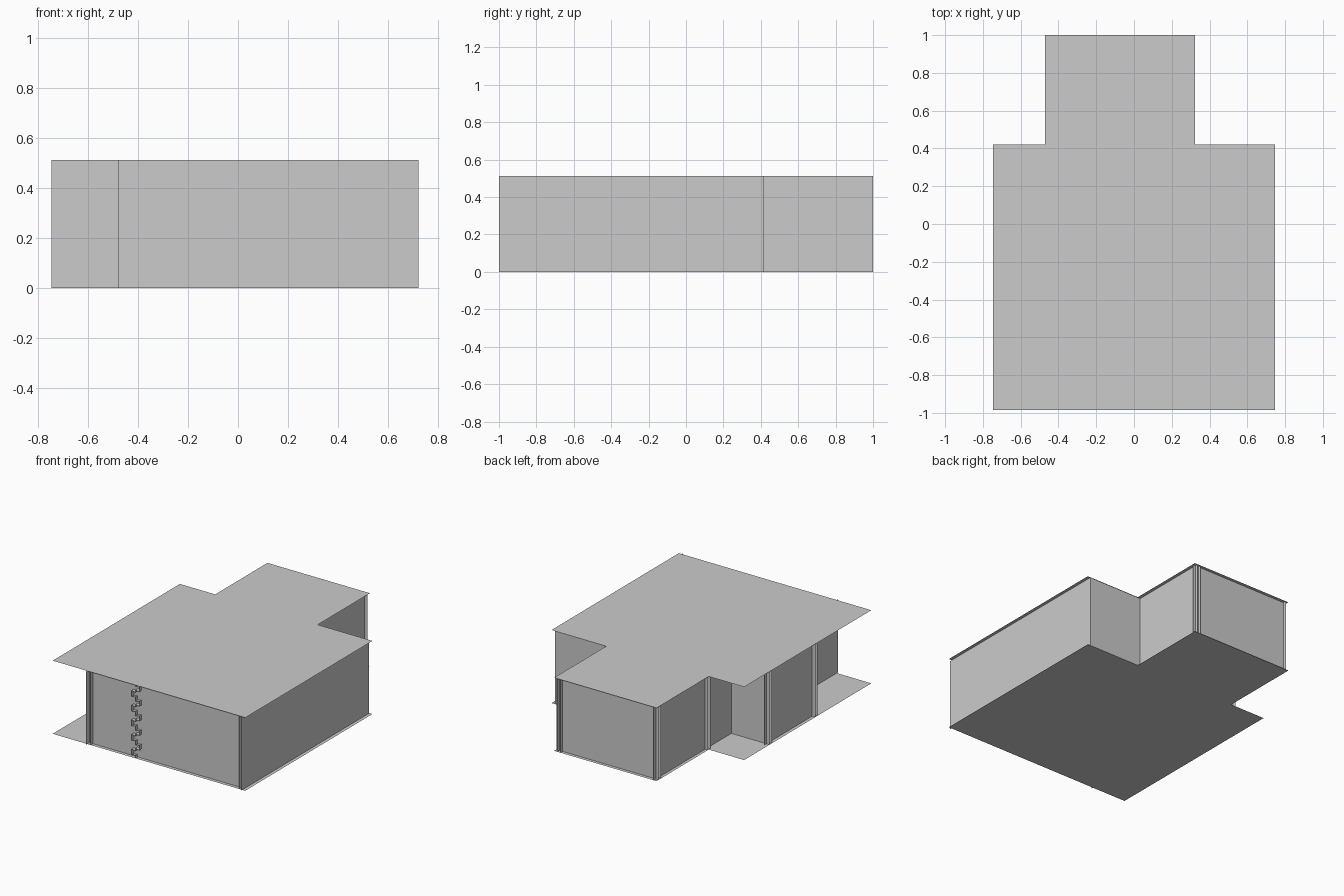
import bpy

if "Cube" in bpy.data.objects:
    bpy.data.objects.remove(bpy.data.objects["Cube"])

H = 0.512          # storey height
T = 0.025          # wall recess behind the plate edge


def make(name, verts, faces):
    mesh = bpy.data.meshes.new(name)
    mesh.from_pydata(verts, [], faces)
    mesh.update()
    ob = bpy.data.objects.new(name, mesh)
    bpy.context.collection.objects.link(ob)
    return ob


def wall(name, a, b):
    """Thin upright sheet between two plan points."""
    verts = [(*a, 0), (*b, 0), (*b, H), (*a, H)]
    return make(name, verts, [(0, 1, 2, 3)])


# Floor and roof share one T-shaped outline
outline = [(-0.746, -0.985), (0.746, -0.985), (0.746, 0.422), (0.322, 0.422),
           (0.322, 1.0), (-0.472, 1.0), (-0.472, 0.422), (-0.746, 0.422)]
n = len(outline)
make("floor", [(x, y, 0) for x, y in outline], [tuple(reversed(range(n)))])
make("roof", [(x, y, H) for x, y in outline], [tuple(range(n))])

# Wall sheets, running past each other at the corners
walls = {
    "front_wall": ((-0.478, -0.96), (0.722, -0.96)),
    "right_wall": ((0.722, -1.0), (0.722, 0.418)),
    "right_notch_wall": ((0.722, 0.418), (0.298, 0.418)),
    "right_back_wall": ((0.298, 0.418), (0.298, 1.0)),
    "back_wall": ((0.32, 0.976), (-0.472, 0.976)),
    "left_back_wall": ((-0.45, 1.0), (-0.45, 0.14)),
    "left_bay_back_wall": ((-0.45, 0.14), (-0.746, 0.14)),
    "left_bay_wall": ((-0.722, 0.165), (-0.722, -0.41)),
    "left_bay_front_wall": ((-0.746, -0.39), (-0.478, -0.39)),
    "left_front_wall": ((-0.478, -0.39), (-0.478, -1.0)),
}
for name, (a, b) in walls.items():
    wall(name, a, b)

# Narrow joint strips beside the corners
strips = [
    ((-0.452, -0.96), (-0.452, -0.985)), ((0.697, -0.96), (0.697, -0.985)),
    ((-0.45, 0.95), (-0.472, 0.95)), ((-0.45, 0.43), (-0.472, 0.43)),
    ((-0.45, 0.405), (-0.472, 0.405)), ((-0.722, 0.115), (-0.746, 0.115)),
    ((-0.722, -0.365), (-0.746, -0.365)), ((0.273, 0.976), (0.273, 1.0)),
]
for i, (a, b) in enumerate(strips):
    wall(f"joint_strip_{i + 1}", a, b)

# Interlocking toothed seam standing on the front wall
path = [(-0.105, 0)]
teeth = 5
step = H / teeth
for i in range(teeth):
    z = i * step
    path += [(-0.105, z + 0.2 * step), (-0.135, z + 0.14 * step),
             (-0.135, z + 0.56 * step), (-0.105, z + 0.5 * step),
             (-0.105, z + 0.68 * step), (-0.075, z + 0.62 * step),
             (-0.075, z + 0.96 * step), (-0.105, z + 0.9 * step)]
path.append((-0.105, H))
m = len(path)
verts = [(x, y, z) for y in (-0.96, -0.96 - T) for x, z in path]
make("front_seam", verts, [(i, i + 1, m + i + 1, m + i) for i in range(m - 1)])
